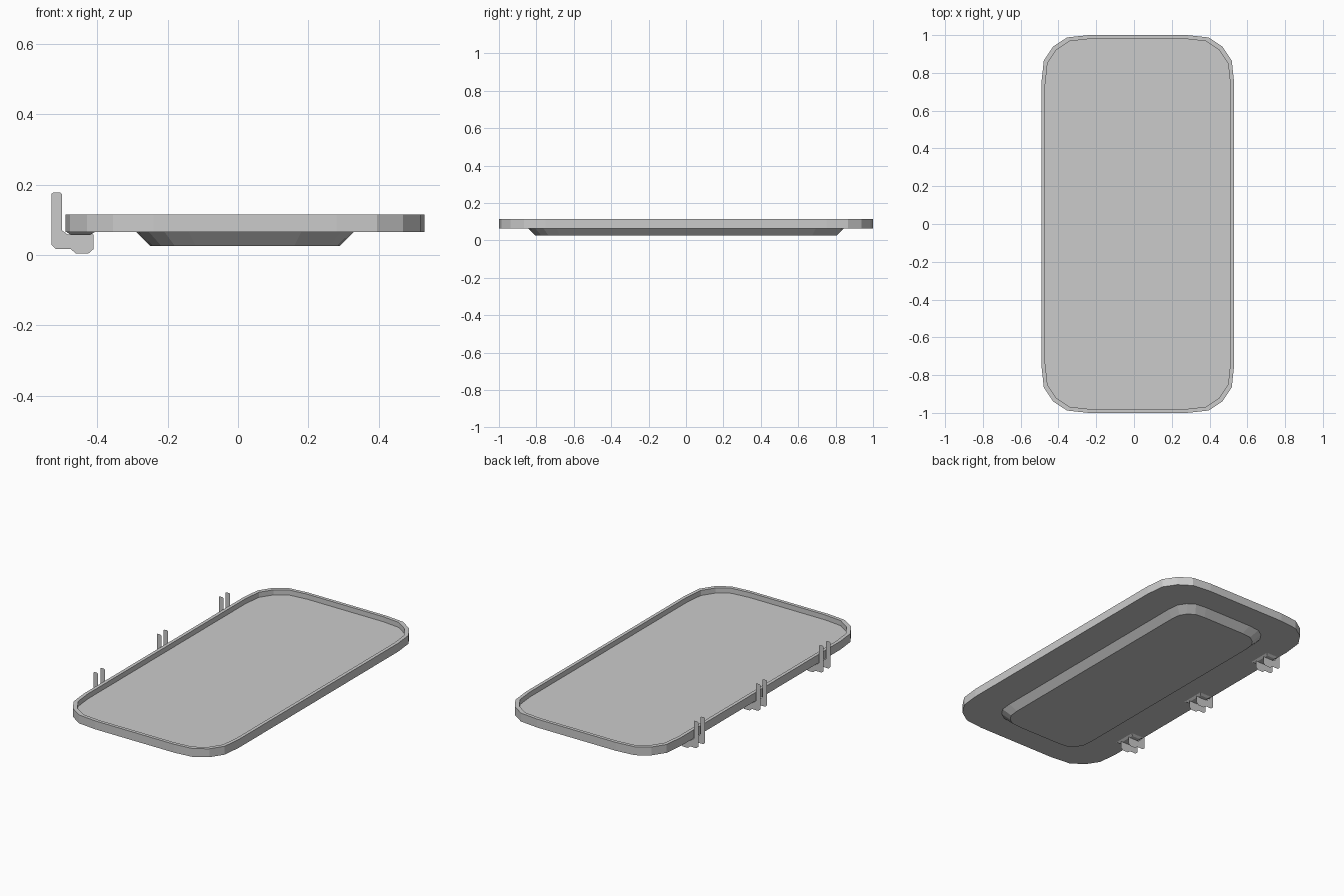
import bpy

if "Cube" in bpy.data.objects:
    bpy.data.objects.remove(bpy.data.objects["Cube"])

CX = 0.02  # tray centre in x (clips stick out on the -x side)


def make_object(name, verts, faces):
    mesh = bpy.data.meshes.new(name)
    mesh.from_pydata(verts, [], faces)
    mesh.update()
    obj = bpy.data.objects.new(name, mesh)
    bpy.context.collection.objects.link(obj)
    return obj


def rounded_rect(hx, hy, r, z, cx=CX):
    """Counter-clockwise ring with four facets per corner."""
    corner = [(0, 1), (0.05, 0.54), (0.245, 0.245), (0.54, 0.05), (1, 0)]
    quarter = [(hx - a * r, hy - b * r) for a, b in corner]
    ring = []
    for sx, sy in ((1, 1), (-1, 1), (-1, -1), (1, -1)):
        pts = quarter if sx * sy > 0 else quarter[::-1]
        ring += [(cx + sx * x, sy * y, z) for x, y in pts]
    return ring


def loft(name, rings):
    """Skin rings from the first cap outwards round to the last cap."""
    n = len(rings[0])
    verts = [v for ring in rings for v in ring]
    faces = [tuple(range(n))[::-1]]
    for k in range(len(rings) - 1):
        a, b = k * n, (k + 1) * n
        faces += [(a + i, a + (i + 1) % n, b + (i + 1) % n, b + i) for i in range(n)]
    faces.append(tuple(range((len(rings) - 1) * n, len(rings) * n)))
    return make_object(name, verts, faces)


# Tray: underside, outer wall, narrow rim, inner wall and sunken floor
loft("tray", [
    rounded_rect(0.51, 1.0, 0.25, 0.065),
    rounded_rect(0.51, 1.0, 0.25, 0.115),
    rounded_rect(0.49, 0.98, 0.24, 0.115),
    rounded_rect(0.49, 0.98, 0.24, 0.085),
])

# Tapered raised panel beneath the tray
loft("underside_panel", [
    rounded_rect(0.27, 0.805, 0.13, 0.026),
    rounded_rect(0.31, 0.845, 0.15, 0.066),
])

# Clips: pairs of paper-thin hooks hanging from a small tapered pad
HOOK = [(-0.53, 0.173), (-0.53, 0.03), (-0.517, 0.017), (-0.475, 0.017),
        (-0.46, 0.004), (-0.425, 0.004), (-0.41, 0.017), (-0.41, 0.058),
        (-0.483, 0.058), (-0.50, 0.07), (-0.50, 0.173), (-0.506, 0.178),
        (-0.524, 0.178)]


def box_ring(x0, x1, y0, y1, z):
    return [(x0, y0, z), (x1, y0, z), (x1, y1, z), (x0, y1, z)]


for i, y in enumerate((-0.57, 0.026, 0.608)):
    loft(f"clip_pad_{i + 1}", [
        box_ring(-0.475, -0.42, y - 0.055, y + 0.055, 0.057),
        box_ring(-0.488, -0.405, y - 0.07, y + 0.07, 0.066),
    ])
    for side, dy in (("front", -0.032), ("back", 0.032)):
        make_object(f"clip_hook_{side}_{i + 1}",
                    [(x, y + dy, z) for x, z in HOOK],
                    [tuple(range(len(HOOK)))])
